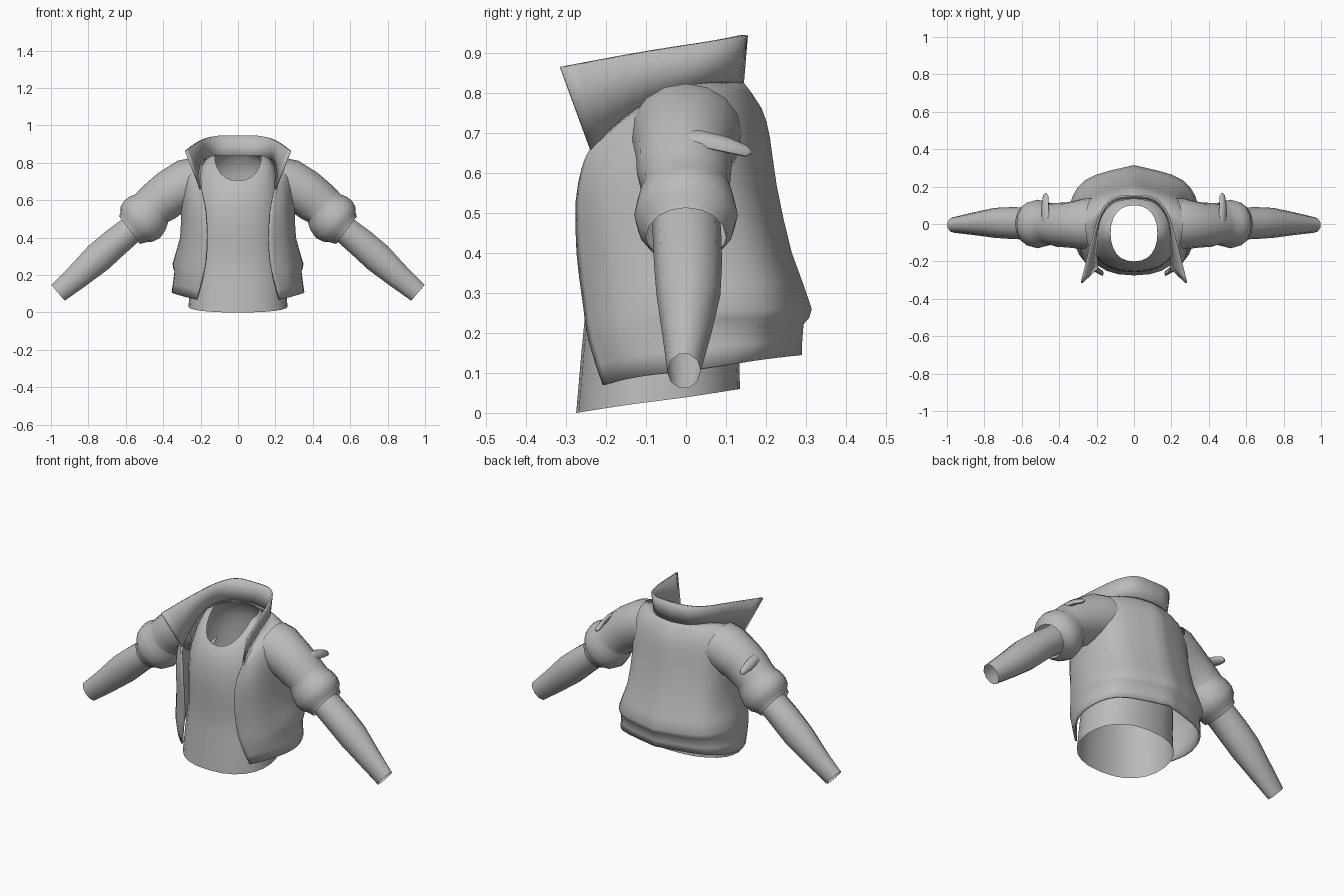
import bpy, math
from mathutils import Vector

if "Cube" in bpy.data.objects:
    bpy.data.objects.remove(bpy.data.objects["Cube"])

mat = bpy.data.materials.new("cloth grey")
mat.diffuse_color = (0.5, 0.5, 0.5, 1)
mat.use_nodes = True
mat.node_tree.nodes["Principled BSDF"].inputs["Base Color"].default_value = mat.diffuse_color


def spline(rows, n):
    """Smooth curve through rows of points, n steps between each pair."""
    out = []
    for i in range(len(rows) - 1):
        quad = [rows[max(i - 1, 0)], rows[i], rows[i + 1], rows[min(i + 2, len(rows) - 1)]]
        for k in range(n):
            t = k / n
            w = (-.5*t + t*t - .5*t**3, 1 - 2.5*t*t + 1.5*t**3,
                 .5*t + 2*t*t - 1.5*t**3, -.5*t*t + .5*t**3)
            out.append([sum((p * f for p, f in zip(col, w)), Vector()) for col in zip(*quad)])
    return out + [rows[-1]]


def loft(name, rings, closed=False, mirror=True, wall=0.0):
    """Skin a list of rings, then mirror, thicken and smooth it."""
    n, m = len(rings[0]), len(rings)
    faces = [(i*n + j, i*n + (j+1) % n, (i+1)*n + (j+1) % n, (i+1)*n + j)
             for i in range(m - 1) for j in range(n if closed else n - 1)]
    mesh = bpy.data.meshes.new(name)
    mesh.from_pydata([p for r in rings for p in r], [], faces)
    mesh.materials.append(mat)
    ob = bpy.data.objects.new(name, mesh)
    bpy.context.collection.objects.link(ob)
    if mirror:
        mod = ob.modifiers.new("mirror", 'MIRROR')
        mod.use_clip = True
    if wall:
        mod = ob.modifiers.new("wall", 'SOLIDIFY')
        mod.thickness, mod.offset = wall, 0
    bpy.context.view_layer.objects.active = ob
    ob.select_set(True)
    bpy.ops.object.shade_smooth_by_angle(angle=math.radians(45))
    ob.select_set(False)
    return ob


def panel(table, across, along):
    """Half-garment sheet from control rings running front to back."""
    rows = [[Vector(p) for p in r] for r in table]
    rows = spline(rows, along)
    cols = spline([list(c) for c in zip(*rows)], across)
    return [list(r) for r in zip(*cols)]


def tube(name, path, u, sides=12):
    """Tube along (x, y, z, radius on u, radius on v) stations."""
    u = Vector(u).normalized()
    c = [Vector(p[:3]) for p in path]
    rings = []
    for i, p in enumerate(path):
        d = c[min(i + 1, len(c) - 1)] - c[max(i - 1, 0)]
        v = d.cross(u).normalized()
        rings.append([c[i] + u * p[3] * math.cos(a) + v * p[4] * math.sin(a)
                      for a in (2 * math.pi * k / sides for k in range(sides))])
    return loft(name, rings, closed=True)


# open jacket: front edge, front corner, side, back corner, centre back
neck = [(.20, -.24, .66), (.20, -.10, .77), (.18, .03, .82), (.11, .115, .825), (0, .14, .825)]
jacket = [
    [(.22, -.205, .07), (.30, -.12, .09), (.35, .04, .11), (.27, .20, .135), (0, .285, .145)],
    [(.19, -.24, .18), (.29, -.16, .20), (.335, .04, .22), (.26, .21, .22), (0, .29, .225)],
    [(.17, -.255, .28), (.28, -.17, .27), (.345, .05, .26), (.26, .23, .26), (0, .31, .26)],
    [(.165, -.27, .40), (.27, -.18, .40), (.305, .02, .40), (.235, .19, .40), (0, .26, .40)],
    [(.17, -.272, .53), (.26, -.20, .55), (.30, 0, .56), (.23, .15, .57), (0, .222, .57)],
    [(.185, -.258, .61), (.25, -.185, .65), (.30, 0, .72), (.23, .13, .70), (0, .205, .69)],
    [(.195, -.247, .645), (.235, -.14, .74), (.28, 0, .805), (.19, .12, .78), (0, .185, .76)],
    neck]
loft("jacket_body", panel(jacket, 4, 2), wall=.01)

# standing collar with flared points
collar_top = [(.28, -.315, .865), (.225, -.10, .905), (.17, .07, .932), (.10, .14, .945), (0, .15, .945)]
loft("collar", panel([neck, collar_top], 4, 2), wall=.01)

# shirt: half width, front y, back y, front z, side z, back z
shirt = []
for w, yf, yb, zf, zs, zb in [
        (.265, -.275, .135, 0, .03, .06), (.255, -.262, .135, .15, .16, .17),
        (.245, -.25, .15, .30, .30, .30), (.24, -.258, .16, .45, .45, .45),
        (.235, -.25, .16, .58, .60, .60), (.21, -.23, .15, .65, .74, .74),
        (.17, -.215, .12, .68, .82, .81), (.125, -.20, .10, .705, .84, .84)]:
    ring = []
    for k in range(13):
        a = math.pi * (k / 12 - .5)
        s, yc = math.sin(a), (yf + yb) / 2
        z = zs + ((zb if s > 0 else zf) - zs) * abs(s)
        x = w * math.cos(a) ** .85 if 0 < k < 12 else 0
        ring.append(Vector((x, yc + (yb - yf) / 2 * math.copysign(abs(s) ** .9, s), z)))
    shirt.append(ring)
loft("shirt", spline(shirt, 2))

# jacket sleeve with rolled folds, ending in a tucked cuff
tube("sleeve", [(.22, 0, .70, .14, .13), (.27, 0, .685, .135, .137), (.36, -.005, .64, .12, .125),
                (.41, -.005, .60, .118, .122), (.45, 0, .57, .11, .115), (.462, 0, .555, .112, .116),
                (.485, 0, .53, .122, .132), (.515, 0, .495, .13, .138), (.545, 0, .47, .122, .125),
                (.56, 0, .455, .105, .105), (.58, 0, .44, .10, .092), (.57, 0, .45, .08, .078)][:-1],
     (0, 1, 0), 16)

# bare forearm sleeve, open at the wrist
tube("forearm", [(.49, 0, .50, .085, .085), (.58, .003, .435, .086, .078), (.66, .005, .37, .085, .083),
                 (.745, .006, .295, .08, .086), (.85, .002, .20, .062, .072), (.962, -.005, .105, .042, .058)],
     (0, 1, 0), 10)

# shoulder strap standing off the back of the sleeve
tube("sleeve_strap", [(.455, -.07, .665, .008, .006), (.47, -.03, .685, .024, .012),
                      (.474, .03, .688, .028, .014), (.475, .10, .672, .026, .014),
                      (.472, .15, .656, .018, .012), (.472, .165, .652, .003, .003)], (.7, 0, -.7), 8)
